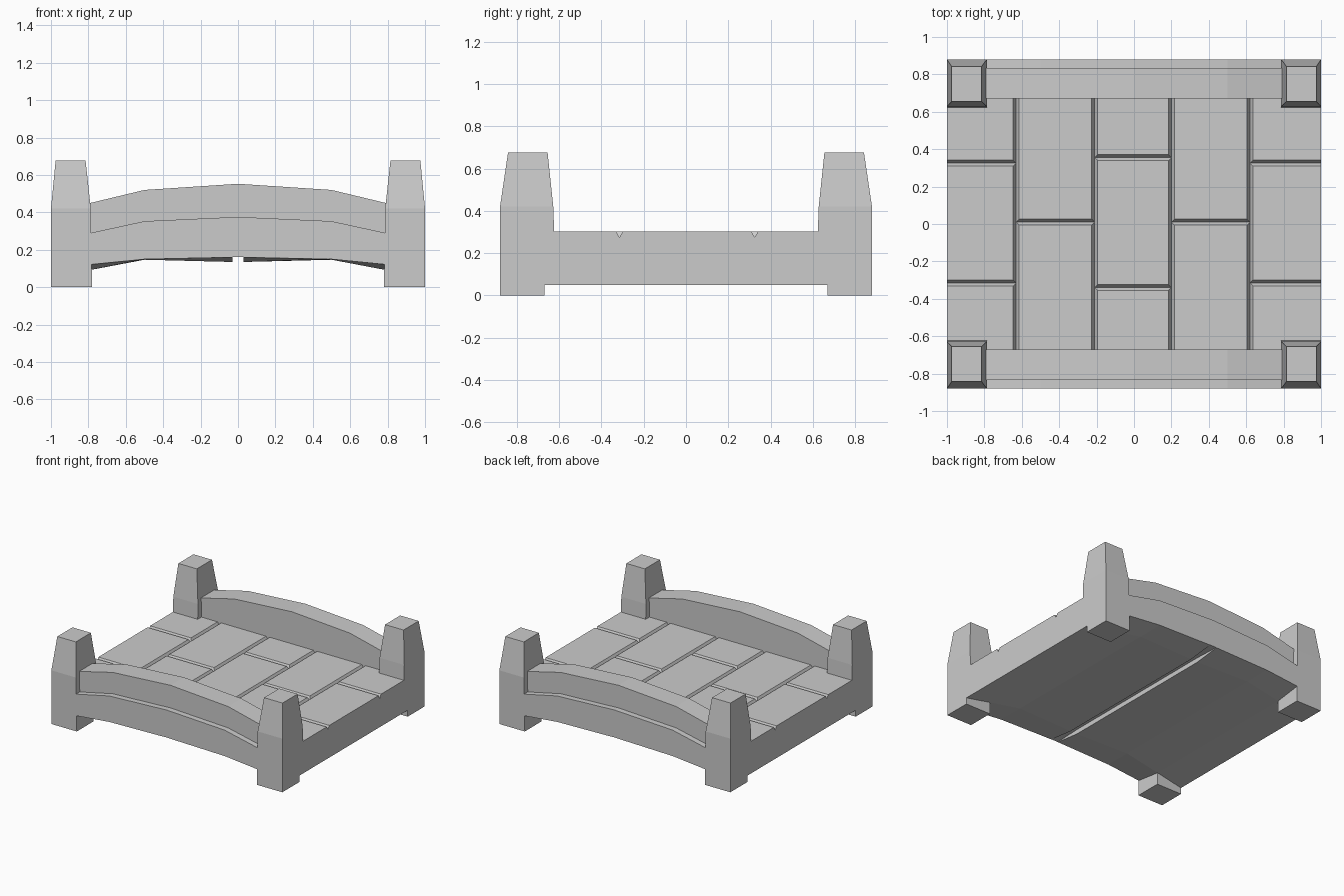
import bpy, bmesh

if "Cube" in bpy.data.objects:
    bpy.data.objects.remove(bpy.data.objects["Cube"])


def loft(name, rings):
    """Join matching rings of points into a closed, flat-faced solid."""
    bm = bmesh.new()
    vs = [[bm.verts.new(p) for p in r] for r in rings]
    n = len(rings[0])
    for a, b in zip(vs, vs[1:]):
        for i in range(n):
            j = (i + 1) % n
            bm.faces.new((a[i], a[j], b[j], b[i]))
    bm.faces.new(vs[0])
    bm.faces.new(vs[-1])
    bmesh.ops.recalc_face_normals(bm, faces=bm.faces)
    me = bpy.data.meshes.new(name)
    bm.to_mesh(me)
    bm.free()
    ob = bpy.data.objects.new(name, me)
    bpy.context.collection.objects.link(ob)
    return ob


def rect(x0, x1, y0, y1, z):
    return [(x0, y0, z), (x1, y0, z), (x1, y1, z), (x0, y1, z)]


def mirrored(half):
    """Right half of a profile, edge to centre, continued to the left."""
    return half + [(-x, z) for x, z in reversed(half) if x > 0]


# Deck slab: arched underside, sagging inward, with a narrow central slot
BASE, TOP = 0.275, 0.302
edge = mirrored([(1, BASE), (1, 0.05), (0.785, 0.122), (0.5, 0.15),
                 (0.03, 0.16), (0.029, 0.161)])
inner = mirrored([(1, BASE), (1, 0.05), (0.785, 0.093), (0.5, 0.147),
                  (0.03, 0.135), (0.029, 0.17)])
loft("deck_slab", [[(x, y, z) for x, z in p] for y, p in
                   ((-0.88, edge), (-0.67, inner), (0.67, inner), (0.88, edge))])

# Paving planks: chamfered on the edges that meet a neighbour
xs = [-1, -0.63, -0.21, 0.2, 0.62, 1]
joints = [[-0.315, 0.325], [0.01], [-0.34, 0.355], [0.01], [-0.315, 0.325]]
C = 0.016
for c, cuts in enumerate(joints):
    x0, x1 = xs[c], xs[c + 1]
    ys = [-0.7] + cuts + [0.7]
    for y0, y1 in zip(ys, ys[1:]):
        loft("plank", [rect(x0, x1, y0, y1, BASE),
                       rect(x0 + C * (x0 > -1), x1 - C * (x1 < 1),
                            y0 + C * (y0 > -0.7), y1 - C * (y1 < 0.7), TOP)])


# Arched side walls: outer lower beam and taller rail set behind it
def arch(name, side, y0, y1, heights):
    prof = mirrored([(0.85, BASE), (0.85, heights[0]), (0.5, heights[1]),
                     (0, heights[2])])
    loft(name, [[(x, side * y, z) for x, z in prof] for y in (y0, y1)])


for s in (-1, 1):
    arch("lower_beam", s, 0.80, 0.88, (0.277, 0.353, 0.376))
    arch("rail", s, 0.67, 0.835, (0.436, 0.52, 0.553))

# Corner posts with tapered tops, and the feet below them
for sx in (-1, 1):
    for sy in (-1, 1):
        def ring(x0, x1, y0, y1, z):
            return rect(sx * x0, sx * x1, sy * y0, sy * y1, z)
        loft("corner_post", [ring(0.785, 1, 0.622, 0.88, 0.25),
                             ring(0.787, 1, 0.628, 0.88, 0.42),
                             ring(0.815, 0.975, 0.655, 0.842, 0.677)])
        loft("foot", [ring(0.78, 1, 0.67, 0.88, 0),
                      ring(0.785, 1, 0.67, 0.88, 0.25)])
